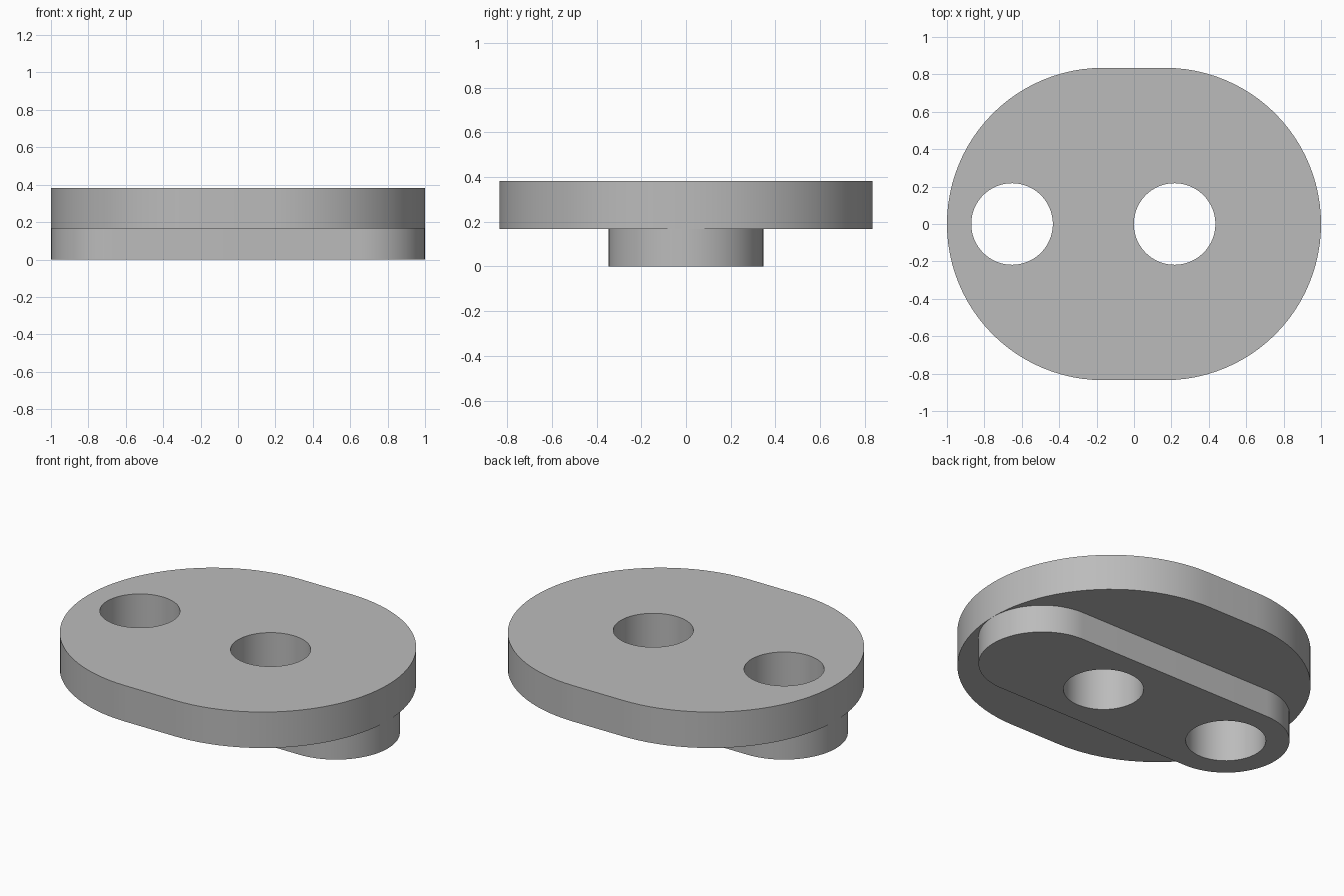
import bpy, bmesh, math

if "Cube" in bpy.data.objects:
    bpy.data.objects.remove(bpy.data.objects["Cube"])

grey = bpy.data.materials.new("plain_grey")
grey.diffuse_color = (0.5, 0.5, 0.5, 1)
grey.use_nodes = True
grey.node_tree.nodes["Principled BSDF"].inputs["Base Color"].default_value = grey.diffuse_color


def prism(name, cx, half_straight, radius, z0, z1, n=48):
    """Upright prism with a rounded-slot outline (a cylinder when half_straight is 0)."""
    pts = []
    for side in (1, -1):
        for i in range(n + (1 if half_straight else 0)):
            a = math.pi * (i / n - 0.5) + (0 if side == 1 else math.pi)
            pts.append((cx + side * half_straight + radius * math.cos(a),
                        radius * math.sin(a), z0))
    bm = bmesh.new()
    base = bm.faces.new([bm.verts.new(p) for p in pts])
    ext = bmesh.ops.extrude_face_region(bm, geom=[base])
    top = [v for v in ext["geom"] if isinstance(v, bmesh.types.BMVert)]
    bmesh.ops.translate(bm, verts=top, vec=(0, 0, z1 - z0))
    bmesh.ops.recalc_face_normals(bm, faces=bm.faces)
    me = bpy.data.meshes.new(name)
    bm.to_mesh(me)
    bm.free()
    me.materials.append(grey)
    ob = bpy.data.objects.new(name, me)
    bpy.context.collection.objects.link(ob)
    return ob


# Wide plate, with a narrow bar below that runs up into it
plate = prism("plate_with_bar", 0, 0.165, 0.835, 0.167, 0.383)
bar = prism("bar", 0, 0.652, 0.347, 0.0, 0.25)

# Two through holes
holes = [prism("hole_cutter", x, 0, 0.218, -0.1, 0.5) for x in (-0.652, 0.217)]

for part, op in [(bar, "UNION")] + [(h, "DIFFERENCE") for h in holes]:
    mod = plate.modifiers.new(part.name, "BOOLEAN")
    mod.operation = op
    mod.solver = "EXACT"
    mod.object = part

bpy.context.view_layer.objects.active = plate
plate.select_set(True)
for mod in list(plate.modifiers):
    bpy.ops.object.modifier_apply(modifier=mod.name)
for part in [bar] + holes:
    bpy.data.objects.remove(part)

bpy.ops.object.select_all(action="DESELECT")
plate.select_set(True)
bpy.ops.object.shade_smooth_by_angle(angle=math.radians(30))
